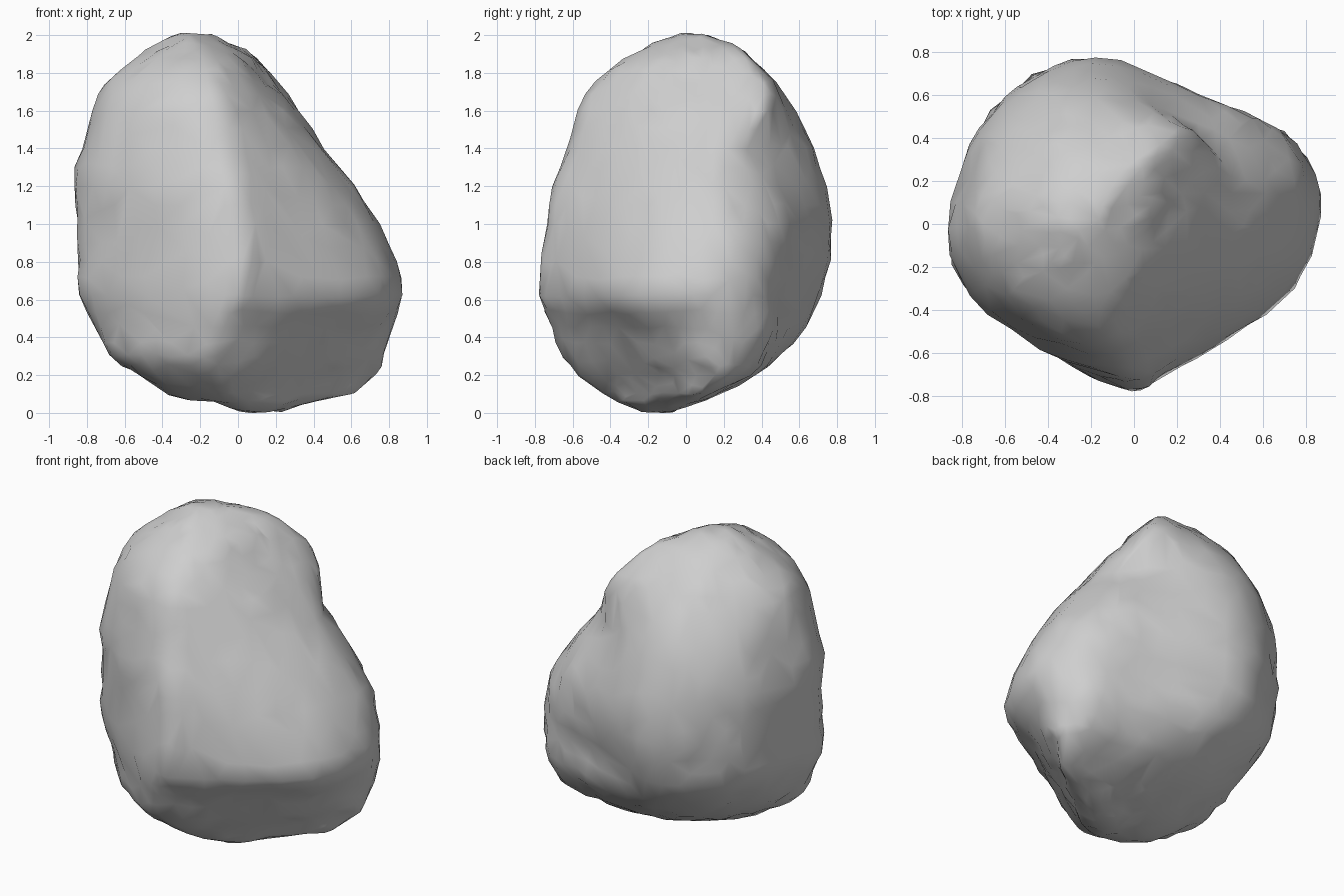
import bpy
import bmesh
from mathutils import Vector, noise

default_cube = bpy.data.objects.get("Cube")
if default_cube:
    bpy.data.objects.remove(default_cube, do_unlink=True)

SEGMENTS = 48
RING_STEPS = 2

# Extents by height: z, left, right, front, back
LEVELS = [
    (0.01, 0, 0.24, -0.24, -0.06),
    (0.05, -0.14, 0.42, -0.35, 0.06),
    (0.1, -0.37, 0.6, -0.43, 0.18),
    (0.2, -0.54, 0.72, -0.56, 0.38),
    (0.3, -0.68, 0.78, -0.65, 0.5),
    (0.45, -0.76, 0.82, -0.71, 0.64),
    (0.62, -0.84, 0.87, -0.78, 0.71),
    (0.8, -0.85, 0.84, -0.77, 0.76),
    (1.0, -0.85, 0.75, -0.74, 0.78),
    (1.2, -0.87, 0.62, -0.7, 0.74),
    (1.4, -0.82, 0.46, -0.63, 0.68),
    (1.6, -0.77, 0.33, -0.57, 0.58),
    (1.75, -0.69, 0.21, -0.47, 0.47),
    (1.87, -0.56, 0.1, -0.33, 0.36),
    (1.95, -0.43, -0.03, -0.18, 0.25),
    (2.0, -0.3, -0.14, -0.05, 0.13),
]

# Plan outlines at four heights, counter-clockwise from the front ridge
FOOT_PLAN = [(-0.2, -0.56), (0.07, -0.46), (0.32, -0.22), (0.56, 0.03),
             (0.71, 0.2), (0.66, 0.31), (0.4, 0.38), (0.1, 0.37),
             (-0.15, 0.29), (-0.38, 0.1), (-0.54, -0.18), (-0.46, -0.42)]
WAIST_PLAN = [(-0.1, -0.78), (0.1, -0.73), (0.52, -0.47), (0.78, -0.22),
              (0.86, 0.17), (0.68, 0.47), (0.3, 0.6), (-0.25, 0.78),
              (-0.6, 0.62), (-0.78, 0.36), (-0.86, -0.18), (-0.53, -0.51)]
SHOULDER_PLAN = [(-0.1, -0.63), (0.15, -0.46), (0.34, -0.24), (0.45, 0.02),
                 (0.45, 0.2), (0.36, 0.35), (0.13, 0.54), (-0.2, 0.68),
                 (-0.52, 0.57), (-0.73, 0.32), (-0.82, -0.12), (-0.57, -0.46)]
CROWN_PLAN = [(-0.16, -0.46), (0.03, -0.3), (0.12, -0.11), (0.17, 0.1),
              (0.2, 0.31), (0.18, 0.43), (0, 0.46), (-0.25, 0.46),
              (-0.48, 0.36), (-0.64, 0.15), (-0.68, -0.07), (-0.5, -0.35)]
PLAN_HEIGHTS = (0.1, 0.6, 1.4, 1.75)


def spline(a, b, c, d, t):
    """Catmull-Rom point between b and c."""
    return b + 0.5 * t * (c - a + t * (2 * a - 5 * b + 4 * c - d
                                      + t * (3 * (b - c) + d - a)))


def smooth_outline(plan):
    """Resample a plan as a closed curve that fills a unit square."""
    pts = [Vector(p) for p in plan]
    count = len(pts)
    curve = []
    for i in range(SEGMENTS):
        k, t = divmod(i * count / SEGMENTS, 1)
        curve.append(spline(*(pts[(int(k) + j) % count]
                              for j in (-1, 0, 1, 2)), t))
    low = Vector([min(p[a] for p in curve) for a in (0, 1)])
    high = Vector([max(p[a] for p in curve) for a in (0, 1)])
    return [Vector([(p[a] - low[a]) / (high[a] - low[a]) for a in (0, 1)])
            for p in curve]


def smooth_levels():
    """Add in-between levels to the height table."""
    rows = [Vector(r) for r in LEVELS]
    last = len(rows) - 1
    for i in range(last):
        quad = [rows[max(0, min(last, i + j))] for j in (-1, 0, 1, 2)]
        for s in range(RING_STEPS):
            yield spline(*quad, s / RING_STEPS)
    yield rows[last]


def outline_at(z, outlines):
    """Blend the two outlines that enclose a height."""
    result = outlines[0]
    for bottom, top, upper in zip(PLAN_HEIGHTS, PLAN_HEIGHTS[1:], outlines[1:]):
        blend = max(0, min(1, (z - bottom) / (top - bottom)))
        result = [p.lerp(q, blend) for p, q in zip(result, upper)]
    return result


def roughen(point):
    """Shift a point by broad dents and finer chips."""
    broad = noise.noise_vector(point * 4) * 0.01
    fine = noise.noise_vector(point * 10) * 0.018
    return point + broad + fine


# Stone body, lofted ring by ring
outlines = [smooth_outline(plan) for plan in
            (FOOT_PLAN, WAIST_PLAN, SHOULDER_PLAN, CROWN_PLAN)]
bm = bmesh.new()
rings = []
for z, left, right, front, back in smooth_levels():
    ring = []
    for u, v in outline_at(z, outlines):
        point = Vector((left + (right - left) * u,
                        front + (back - front) * v, z))
        ring.append(bm.verts.new(roughen(point)))
    rings.append(ring)
for lower, upper in zip(rings, rings[1:]):
    for i in range(SEGMENTS):
        j = (i + 1) % SEGMENTS
        bm.faces.new((lower[i], lower[j], upper[j], upper[i]))

# Small caps at the foot and the crown
bm.faces.new(rings[0][::-1])
bm.faces.new(rings[-1])
bmesh.ops.remove_doubles(bm, verts=bm.verts, dist=0.025)
bmesh.ops.triangulate(bm, faces=bm.faces)
bmesh.ops.recalc_face_normals(bm, faces=bm.faces)

# Rest the stone on the ground
lowest = min(v.co.z for v in bm.verts)
bmesh.ops.translate(bm, verts=bm.verts, vec=(0, 0, -lowest))

mesh = bpy.data.meshes.new("boulder")
bm.to_mesh(mesh)
bm.free()
boulder = bpy.data.objects.new("boulder", mesh)
bpy.context.collection.objects.link(boulder)

# Plain grey stone
stone = bpy.data.materials.new("stone grey")
stone.use_nodes = True
colour = (0.62, 0.62, 0.62, 1)
stone.diffuse_color = colour
stone.node_tree.nodes["Principled BSDF"].inputs["Base Color"].default_value = colour
mesh.materials.append(stone)

# Coarse, irregular facets with smooth shading
decimate = boulder.modifiers.new("coarse facets", "DECIMATE")
decimate.ratio = 0.6
mesh.shade_smooth()
